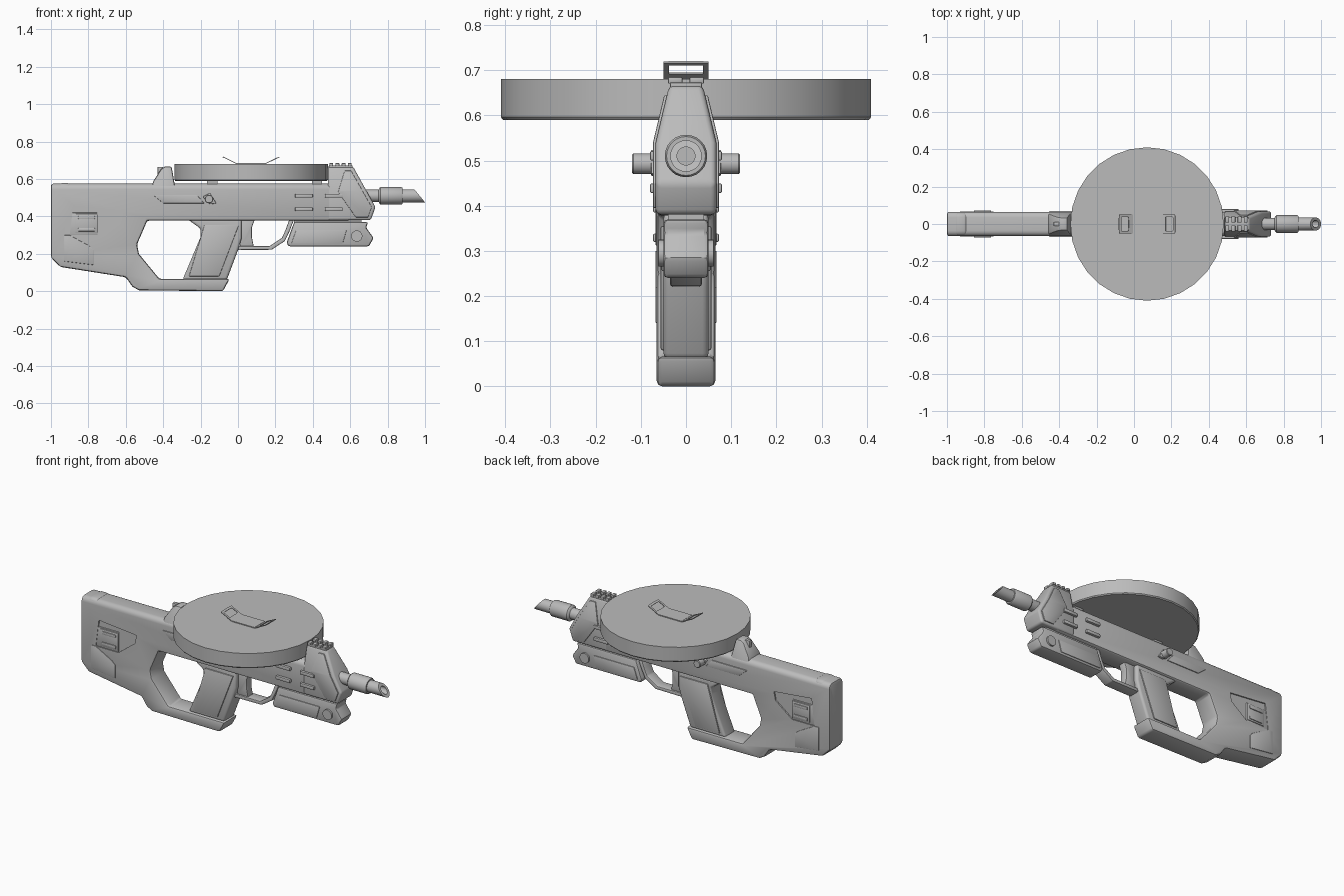
import bpy, bmesh, math
from mathutils import Vector, Matrix

cube = bpy.data.objects.get("Cube")
if cube:
    bpy.data.objects.remove(cube, do_unlink=True)

grey = bpy.data.materials.new("plain grey")
grey.use_nodes = True
colour = (0.5, 0.5, 0.5, 1)
grey.diffuse_color = colour
grey.node_tree.nodes["Principled BSDF"].inputs["Base Color"].default_value = colour


def finish(name, bm, bevel=0, segments=2, mirror=False, cutter=None):
    """Turn a bmesh into a finished object with its modifiers applied."""
    bmesh.ops.recalc_face_normals(bm, faces=bm.faces)
    mesh = bpy.data.meshes.new(name)
    bm.to_mesh(mesh)
    bm.free()
    ob = bpy.data.objects.new(name, mesh)
    bpy.context.collection.objects.link(ob)
    mesh.materials.append(grey)
    bpy.ops.object.select_all(action='DESELECT')
    ob.select_set(True)
    bpy.context.view_layer.objects.active = ob
    if bevel:
        m = ob.modifiers.new("bevel", 'BEVEL')
        m.width, m.segments = bevel, segments
        m.limit_method, m.angle_limit = 'ANGLE', math.radians(32)
    if mirror:
        m = ob.modifiers.new("mirror", 'MIRROR')
        m.use_axis = (False, True, False)
    if cutter:
        m = ob.modifiers.new("cut", 'BOOLEAN')
        m.operation, m.solver, m.object = 'DIFFERENCE', 'EXACT', cutter
    for m in list(ob.modifiers):
        bpy.ops.object.modifier_apply(modifier=m.name)
    bpy.ops.object.shade_smooth_by_angle(angle=math.radians(32))
    return ob


def prism_mesh(points, y0, y1):
    """Side outline (x, z) extruded from y0 to y1."""
    bm = bmesh.new()
    face = bm.faces.new([bm.verts.new((x, y0, z)) for x, z in points])
    new = bmesh.ops.extrude_face_region(bm, geom=[face])["geom"]
    for v in new:
        if isinstance(v, bmesh.types.BMVert):
            v.co.y = y1
    return bm


def prism(name, points, half, **kw):
    return finish(name, prism_mesh(points, -half, half), **kw)


def plate(name, points, y0, y1, **kw):
    return finish(name, prism_mesh(points, y0, y1), mirror=True, **kw)


def box(x0, x1, z0, z1):
    return [(x0, z0), (x1, z0), (x1, z1), (x0, z1)]


def taper(bm, z0, z1, inset):
    """Lean the sides inward above z0."""
    bmesh.ops.bisect_plane(bm, geom=bm.verts[:] + bm.edges[:] + bm.faces[:],
                           plane_co=(0, 0, z0), plane_no=(0, 0, 1))
    for v in bm.verts:
        if v.co.z > z0:
            v.co.y -= math.copysign(inset * (v.co.z - z0) / (z1 - z0), v.co.y)
    return bm


def lathe_mesh(rings, sides):
    """Rings of (height, radius) around z, closed at both ends."""
    bm = bmesh.new()
    loops = [[bm.verts.new((r * math.cos(i * math.tau / sides),
                            r * math.sin(i * math.tau / sides), h))
              for i in range(sides)] for h, r in rings]
    for a, b in zip(loops, loops[1:]):
        for i in range(sides):
            j = (i + 1) % sides
            bm.faces.new((a[i], a[j], b[j], b[i]))
    bm.faces.new(loops[0])
    bm.faces.new(loops[-1])
    return bm


# Stock, receiver and lower loop as one open frame with a recess on each side
recess = [(-.88, .46), (-.63, .435), (-.64, .385), (-.75, .3), (-.9, .3)]
cutter = plate("recess_cutter", recess, .057, .1)
cutter.hide_render = True
outline = [(-1, .575), (.6, .575), (.6, .378), (-.485, .378), (-.54, .25), (-.53, .2),
           (-.42, .066), (-.045, .066), (-.08, 0), (-.53, .005), (-.565, .025),
           (-.6, .075), (-.95, .13), (-1, .18)]
bm = prism_mesh(outline, -.065, .065)
top = [e for e in bm.edges if all(v.co.z > .57 for v in e.verts)
       and abs(e.verts[0].co.x - e.verts[1].co.x) > .5]
bmesh.ops.bevel(bm, geom=top, offset=.03, segments=5, profile=.5, affect='EDGES')
finish("frame", bm, bevel=.012, segments=2, cutter=cutter)
bpy.data.objects.remove(cutter, do_unlink=True)

# Butt cap and stock fittings
prism("butt_cap", box(-.965, -.885, .5, .578), .062, bevel=.025, segments=3)
plate("buckle_back", box(-.9, -.75, .3, .42), .05, .063, bevel=.004)
plate("buckle_frame", box(-.87, -.75, .31, .415), .055, .068, bevel=.006)
for i, z in enumerate((.32, .385)):
    plate(f"buckle_bar_{i}", box(-.855, -.765, z, z + .018), .06, .073, bevel=.003)
plate("stock_lower_panel", [(-.93, .3), (-.9, .3), (-.79, .24), (-.77, .22), (-.77, .14),
                            (-.93, .16)], .06, .068, bevel=.003)

# Front block, sloped inward near its top
block = [(.48, .38), (.48, .667), (.615, .667), (.735, .45), (.71, .38)]
finish("front_block", taper(prism_mesh(block, -.067, .067), .54, .667, .03),
       bevel=.012, segments=3)
cover = [(.57, .645), (.605, .645), (.715, .45), (.695, .395), (.63, .395), (.535, .53)]
finish("front_cover", taper(prism_mesh(cover, .06, .073), .54, .667, .03),
       bevel=.003, mirror=True)

# Rear sight hump
hump = [(-.46, .55), (-.455, .585), (-.41, .655), (-.39, .667), (-.355, .667), (-.335, .55)]
finish("rear_sight", taper(prism_mesh(hump, -.06, .06), .56, .667, .025), bevel=.01)
prism("rear_sight_peg", box(-.43, -.4, .6, .665), .012, bevel=.004)

# Top rail with teeth
prism("top_rail", box(.485, .612, .66, .673), .035, bevel=.003)
for i in range(4):
    x = .488 + i * .033
    plate(f"rail_tooth_{i}", box(x, x + .021, .67, .685), .008, .04, bevel=.003)

# Raised side vents
for i, x in enumerate((.305, .465)):
    for j, z in enumerate((.428, .5)):
        plate(f"side_vent_{i}{j}", box(x, x + .095, z, z + .021), .06, .08, bevel=.004)

# Cocking track, slider and knobs
plate("cocking_track", [(-.455, .515), (-.22, .515), (-.18, .47), (-.4, .47)],
      .06, .07, bevel=.003)
bm = lathe_mesh([(-.12, .02), (-.116, .023), (.116, .023), (.12, .02)], 20)
bm.transform(Matrix.Translation((-.155, 0, .493)) @ Matrix.Rotation(math.pi / 2, 4, 'X'))
finish("cocking_knobs", bm)
plate("cocking_hook", [(-.19, .505), (-.15, .525), (-.115, .47), (-.15, .465)],
      .06, .078, bevel=.004)

# Grip with side panels
grip = [(-.27, .385), (-.2, .335), (-.2, .29), (-.297, .06), (-.06, .06), (0, .22),
        (.02, .285), (.02, .385)]
prism("grip", grip, .05, bevel=.014, segments=3)
plate("grip_panel", [(-.18, .355), (.005, .355), (-.1, .08), (-.262, .08)],
      .045, .056, bevel=.004)

# Trigger guard and trigger
guard = [(-.02, .22), (.18, .222), (.25, .268), (.275, .32), (.3, .385), (.275, .385),
         (.255, .33), (.235, .285), (.17, .242), (-.02, .242)]
prism("trigger_guard", guard, .035, bevel=.005)
prism("trigger", [(.01, .385), (.09, .385), (.074, .34), (.074, .29), (.085, .235), (.01, .235)],
      .025, bevel=.006)

# Underbarrel housing with hinge pin
housing = [(.3, .37), (.695, .37), (.685, .34), (.725, .285), (.7, .24), (.27, .24), (.26, .26)]
prism("underbarrel_housing", housing, .05, bevel=.01)
prism("housing_spacer", box(.3, .66, .355, .39), .04)
plate("housing_panel", [(.31, .325), (.58, .325), (.56, .255), (.285, .255)],
      .045, .054, bevel=.003)
bm = lathe_mesh([(-.061, .03), (.061, .03)], 24)
bm.transform(Matrix.Translation((.635, 0, .295)) @ Matrix.Rotation(math.pi / 2, 4, 'X'))
finish("hinge_pin", bm)

# Barrel with slant-cut muzzle
bm = lathe_mesh([(.6, .033), (.752, .033), (.757, .043), (.762, .047), (.873, .047),
                 (.88, .043), (.88, .035), (1.05, .035), (1.05, .02), (.85, .02)], 24)
bm.transform(Matrix.Translation((0, 0, .51)) @ Matrix.Rotation(math.pi / 2, 4, 'Y'))
cut = bmesh.ops.bisect_plane(bm, geom=bm.verts[:] + bm.edges[:] + bm.faces[:],
                             plane_co=(1, 0, .475), plane_no=Vector((.07, 0, .057)),
                             clear_outer=True)["geom_cut"]
bmesh.ops.bridge_loops(bm, edges=[e for e in cut if isinstance(e, bmesh.types.BMEdge)])
finish("barrel", bm)

# Drum magazine on its two feet
bm = lathe_mesh([(.59, .405), (.596, .41), (.68, .41)], 28)
bm.transform(Matrix.Translation((.07, 0, 0)))
finish("drum", bm)
for i, x in enumerate((-.165, .395)):
    prism(f"drum_foot_{i}", box(x, x + .055, .56, .6), .04)

# Folded carry strap on the drum: flat strip with a slotted tab at each end
prism("strap_strip", box(-.005, .145, .679, .685), .05)
for name, x0, x1 in (("rear", 0, -.08), ("front", .14, .22)):
    bm = bmesh.new()

    def tab_ring(half, lo, hi, n=6):
        r = min(half, (hi - lo) / 2) * .6
        ring = []
        for q, (sy, t) in enumerate(((1, hi - r), (-1, hi - r), (-1, lo + r), (1, lo + r))):
            for k in range(n):
                a = (q + k / (n - 1)) * math.pi / 2
                w = t + r * math.sin(a)
                ring.append(bm.verts.new((x0 + (x1 - x0) * w,
                                          sy * (half - r) + r * math.cos(a), .681 + .039 * w)))
        return ring

    outer, inner = tab_ring(.05, 0, 1), tab_ring(.038, .35, .85)
    for i in range(len(outer)):
        j = (i + 1) % len(outer)
        bm.faces.new((outer[i], outer[j], inner[j], inner[i]))
    bmesh.ops.recalc_face_normals(bm, faces=bm.faces)
    bmesh.ops.solidify(bm, geom=bm.faces[:], thickness=.004)
    finish("strap_tab_" + name, bm)
